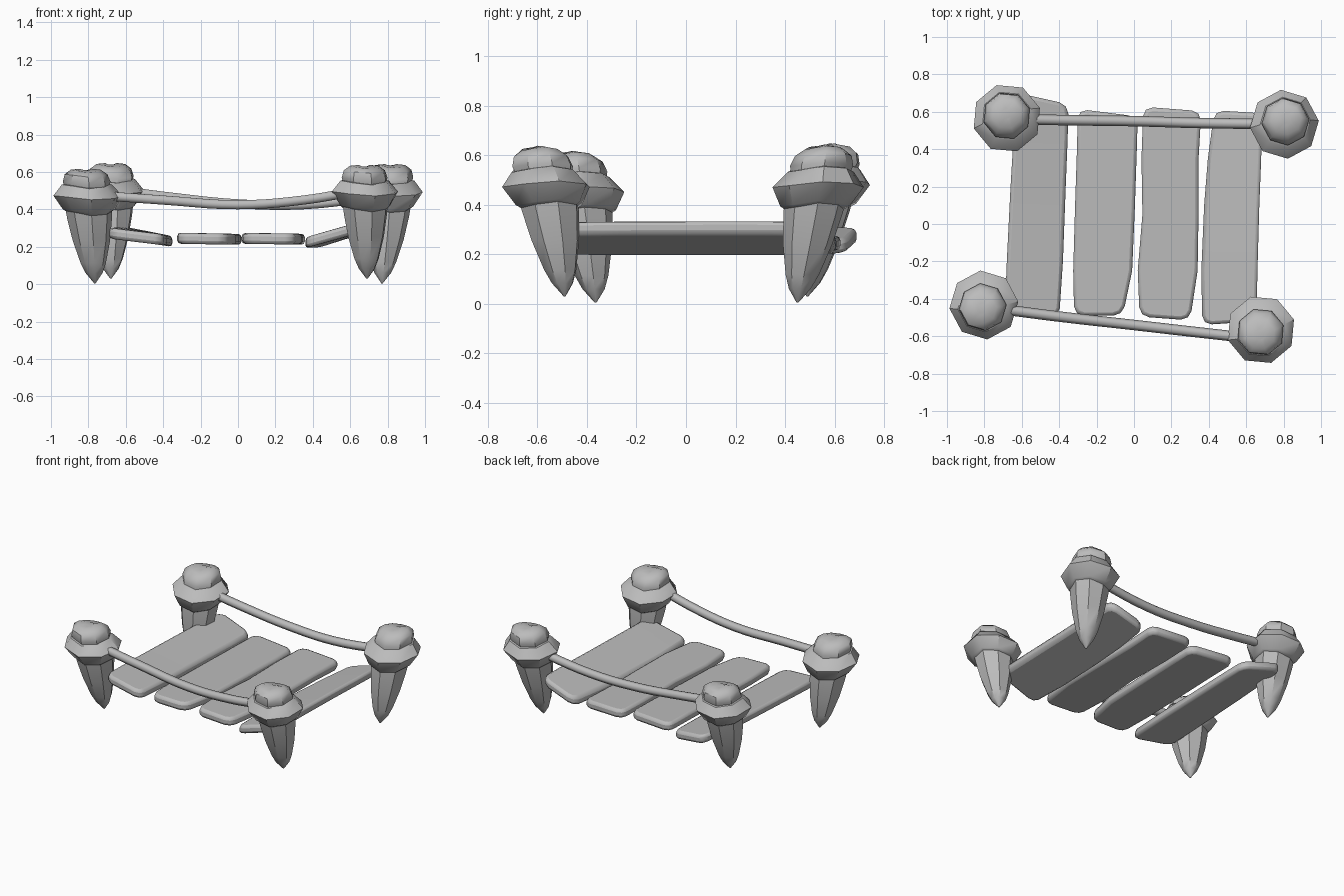
import bpy, bmesh, math
from mathutils import Vector

cube = bpy.data.objects.get("Cube")
if cube:
    bpy.data.objects.remove(cube)

grey = bpy.data.materials.new("plain_grey")
grey.use_nodes = True
GREY = (0.5, 0.5, 0.5, 1)
grey.diffuse_color = GREY
grey.node_tree.nodes["Principled BSDF"].inputs["Base Color"].default_value = GREY


def finish(name, data, angle=40):
    obj = bpy.data.objects.new(name, data)
    bpy.context.collection.objects.link(obj)
    data.materials.append(grey)
    if obj.type == 'MESH':
        bpy.ops.object.select_all(action='DESELECT')
        obj.select_set(True)
        bpy.context.view_layer.objects.active = obj
        bpy.ops.object.shade_smooth_by_angle(angle=math.radians(angle))
    return obj


def lathe(name, profile, tip, top, turn, wobble=0.0, sides=8, angle=40):
    """Spin (radius, height) rings around a leaning axis from tip to top."""
    bm = bmesh.new()
    rings = []
    for r, z in profile:
        centre = tip.lerp(top, (z - tip.z) / (top.z - tip.z))
        ring = []
        for i in range(sides):
            a = turn + math.tau * i / sides
            lift = wobble * math.sin(2 * a + 1)
            ring.append(bm.verts.new((centre.x + r * math.cos(a),
                                      centre.y + r * math.sin(a), z + lift)))
        rings.append(ring)
    for low, high in zip(rings, rings[1:]):
        for i in range(sides):
            j = (i + 1) % sides
            bm.faces.new((low[i], low[j], high[j], high[i]))
    bm.faces.new(rings[0][::-1])
    bm.faces.new(rings[-1])
    mesh = bpy.data.meshes.new(name)
    bm.to_mesh(mesh)
    bm.free()
    return finish(name, mesh, angle)


# Leaning posts: pointed stake, chunky collar and rounded cap
STAKE = [(0.004, 0.0), (0.045, 0.055), (0.068, 0.11), (0.1, 0.23), (0.12, 0.35), (0.13, 0.45)]
COLLAR = [(0.115, 0.375), (0.14, 0.39), (0.185, 0.465), (0.135, 0.525), (0.11, 0.53)]
CAP = [(0.115, 0.5), (0.128, 0.545), (0.115, 0.585), (0.08, 0.61), (0.03, 0.615)]
POSTS = {
    "front_right": ((-0.765, -0.365, 0.005), (-0.815, -0.455, 0.61), 0.1),
    "front_left": ((0.69, -0.49, 0.03), (0.675, -0.59, 0.63), 0.3),
    "back_right": ((-0.68, 0.49, 0.03), (-0.68, 0.59, 0.64), 0.3),
    "back_left": ((0.77, 0.45, 0.005), (0.815, 0.56, 0.635), 0.1),
}
for side, (tip, top, turn) in POSTS.items():
    tip, top = Vector(tip), Vector(top)
    for part, shape, wobble in (("stake", STAKE, 0), ("collar", COLLAR, 0.012), ("cap", CAP, 0.008)):
        scale = (top.z - tip.z) / 0.615
        fitted = [(r, tip.z + z * scale) for r, z in shape]
        lathe(f"{side}_post_{part}", fitted, tip, top, turn, wobble)


# Sagging ropes between the posts
def rope(name, points):
    curve = bpy.data.curves.new(name, 'CURVE')
    curve.dimensions = '3D'
    curve.bevel_depth = 0.028
    curve.bevel_resolution = 1
    curve.resolution_u = 5
    curve.use_fill_caps = True
    spline = curve.splines.new('BEZIER')
    spline.bezier_points.add(len(points) - 1)
    for p, co in zip(spline.bezier_points, points):
        p.co = co
        p.handle_left_type = p.handle_right_type = 'AUTO'
    finish(name, curve)


rope("front_rope", [(-0.75, -0.45, 0.475), (-0.4, -0.495, 0.45), (0, -0.54, 0.425),
                    (0.35, -0.58, 0.45), (0.62, -0.61, 0.495)])
rope("back_rope", [(-0.62, 0.56, 0.5), (-0.35, 0.555, 0.465), (0, 0.55, 0.43),
                   (0.35, 0.54, 0.425), (0.75, 0.535, 0.47)])


# Uneven planks: (y, left x, right x) stations, with slanted ends and a tilt
def plank(name, stations, skew_front, skew_back, z_mid, tilt_front, tilt_back):
    bm = bmesh.new()
    rings = []
    last = len(stations) - 1
    for k, (y, xl, xr) in enumerate(stations):
        skew = skew_front if k == 0 else skew_back if k == last else 0
        tilt = tilt_front + (tilt_back - tilt_front) * k / last
        rise = tilt * (xr - xl) / 2
        t = 0.029
        rings.append([bm.verts.new(p) for p in (
            (xl, y - skew, z_mid - rise - t), (xr, y + skew, z_mid + rise - t),
            (xr, y + skew, z_mid + rise + t), (xl, y - skew, z_mid - rise + t))])
    for a, b in zip(rings, rings[1:]):
        for i in range(4):
            j = (i + 1) % 4
            bm.faces.new((a[i], a[j], b[j], b[i]))
    bm.faces.new(rings[0][::-1])
    bm.faces.new(rings[-1])
    bmesh.ops.recalc_face_normals(bm, faces=bm.faces[:])
    # Round the corners in plan, then soften the rims
    corners = [e for e in bm.edges if abs(e.verts[0].co.z - e.verts[1].co.z) > 0.05
               and any(v in rings[0] + rings[-1] for v in e.verts)
               and abs(e.verts[0].co.x - e.verts[1].co.x) < 0.001]
    bmesh.ops.bevel(bm, geom=corners, offset=0.05, segments=2, profile=0.5, affect='EDGES')
    mesh = bpy.data.meshes.new(name)
    bm.to_mesh(mesh)
    bm.free()
    obj = finish(name, mesh, 60)
    rim = obj.modifiers.new("rim", 'BEVEL')
    rim.width = 0.018
    rim.segments = 2
    rim.angle_limit = math.radians(50)


plank("plank_1", [(-0.48, -0.69, -0.4), (-0.2, -0.68, -0.38), (0.2, -0.66, -0.365),
                  (0.45, -0.645, -0.355), (0.67, -0.62, -0.35)], -0.02, -0.03, 0.255, -0.12, -0.2)
plank("plank_2", [(-0.49, -0.32, -0.06), (-0.25, -0.325, -0.01), (0.1, -0.315, 0.005),
                  (0.4, -0.305, 0.015), (0.595, -0.3, 0.02)], 0, -0.02, 0.243, -0.02, -0.02)
plank("plank_3", [(-0.505, 0.03, 0.3), (-0.25, 0.02, 0.34), (0.05, 0.045, 0.345),
                  (0.35, 0.04, 0.345), (0.615, 0.05, 0.36)], -0.01, -0.012, 0.243, -0.01, -0.02)
plank("plank_4", [(-0.53, 0.365, 0.655), (-0.25, 0.36, 0.66), (0.1, 0.375, 0.67),
                  (0.35, 0.395, 0.68), (0.6, 0.43, 0.685)], 0.01, -0.008, 0.264, 0.28, 0.32)
